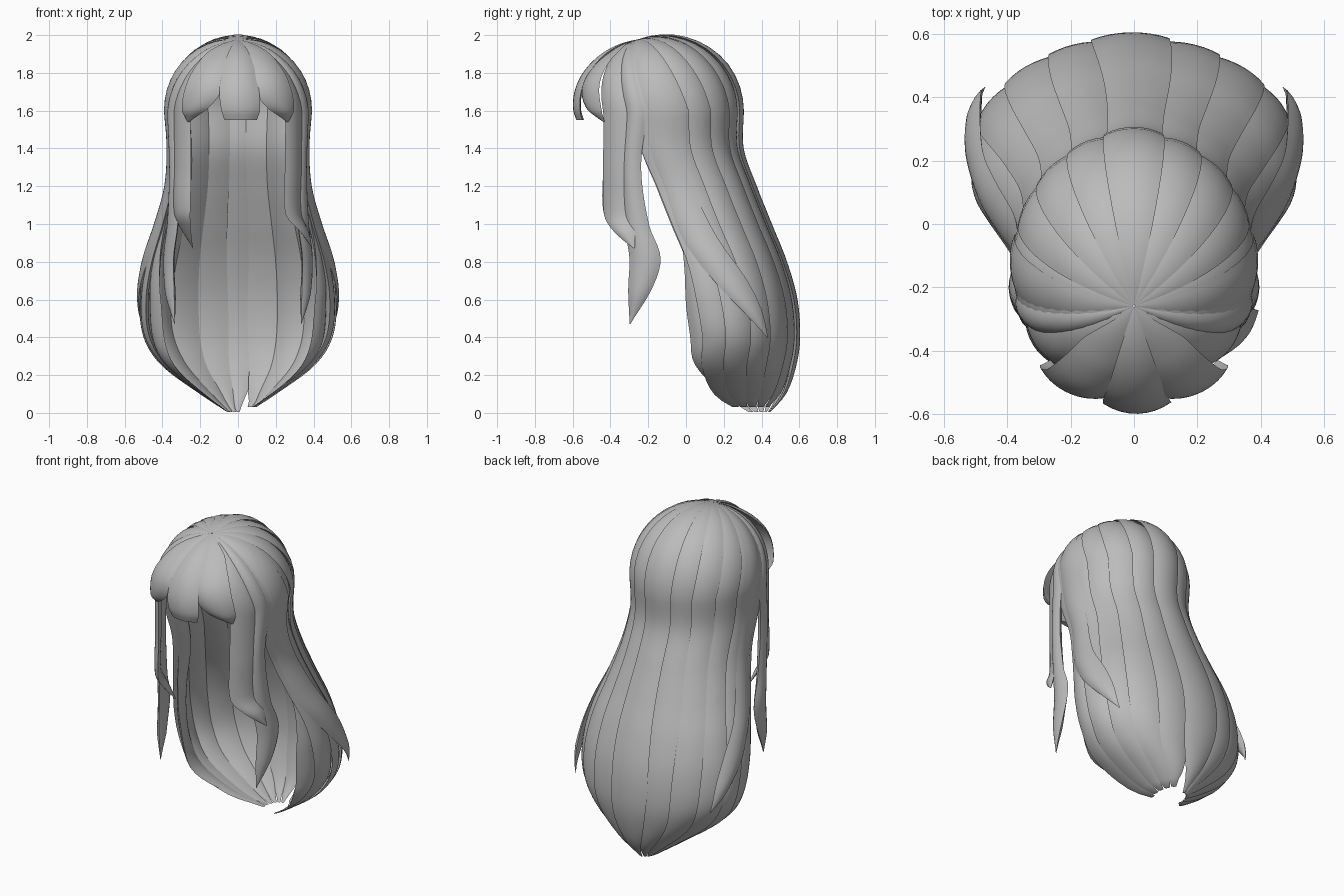
import bpy, bmesh, math, random
from mathutils import Vector

random.seed(4)
if "Cube" in bpy.data.objects:
    bpy.data.objects.remove(bpy.data.objects["Cube"])

# One plain grey for all the hair
grey = bpy.data.materials.new("hair_grey")
grey.use_nodes = True
grey.diffuse_color = (0.5, 0.5, 0.5, 1)
bsdf = grey.node_tree.nodes["Principled BSDF"]
bsdf.inputs["Base Color"].default_value = (0.5, 0.5, 0.5, 1)
bsdf.inputs["Roughness"].default_value = 0.6

# Horizontal sections: height, half width, centre y, half depth
CURTAIN = [(1.6, .38, -.12, .41), (1.4, .365, -.1, .39), (1.2, .375, -.02, .38),
           (1.0, .425, .06, .38), (.8, .485, .14, .38), (.6, .515, .19, .385),
           (.4, .495, .22, .37), (.25, .4, .22, .35), (.1, .2, .27, .25),
           (0, .05, .36, .08)]
STRAIGHT = [(1.6, .38, -.12, .41), (.4, .38, -.12, .41)]
CROWN = Vector((0, -.12, 1.6))
PARTING = Vector((0, -.34, .94)).normalized()


def sample(keys, v):
    """Smooth curve through keys whose first value descends."""
    v = max(min(v, keys[0][0]), keys[-1][0])
    i = 0
    while i < len(keys) - 2 and v < keys[i + 1][0]:
        i += 1

    def slope(j):
        a, b = keys[max(j - 1, 0)], keys[min(j + 1, len(keys) - 1)]
        return (Vector(b[1:]) - Vector(a[1:])) / (b[0] - a[0])

    h = keys[i + 1][0] - keys[i][0]
    t = (v - keys[i][0]) / h
    p, q = Vector(keys[i][1:]), Vector(keys[i + 1][1:])
    return (p * (2*t**3 - 3*t*t + 1) + q * (3*t*t - 2*t**3)
            + slope(i) * h * (t**3 - 2*t*t + t) + slope(i + 1) * h * (t**3 - t*t))


def surface(v, angle, scale, off, rings):
    """Point on the hair: above 1.6 it fans over the crown, below it hangs."""
    a = math.radians(angle)
    if v >= 1.6:
        s = (2 - v) / .4
        d = PARTING.slerp(Vector((math.sin(a), math.cos(a), 0)), s)
        k = scale * (1 + off * min(1, s * 1.5) / .4)
        return CROWN + Vector((d.x * .38, d.y * .41, d.z * .4)) * k
    w, c, r = sample(rings, v)
    k = scale * (1 + off / .4)
    return Vector((w * math.sin(a) * k, c + r * math.cos(a) * k, v))


def strand(name, keys, rings=STRAIGHT, side=1, bulge=.016, thick=.02, tilt=0, lift=0, rows=44):
    """Lens-shaped lock; keys hold height, angle, half angle, scale."""
    bm = bmesh.new()
    outer = [(i / 4 - 1, 1) for i in range(9)]
    inner = [(.75 - i / 4, 0) for i in range(7)]
    loops = []
    top, end = 1.998, keys[-1][0]
    for i in range(rows + 1):
        v = top + (end - top) * i / rows
        angle, half, scale = sample(keys, v)
        half = max(half, .3)
        slim = min(1, half / 8)
        loop = []
        for u, out in outer + inner:
            arch = 1 - u * u
            off = (lift + tilt * u + (bulge if out else -thick) * arch) * slim - .008
            p = surface(v, angle + u * half, scale, off, rings)
            loop.append(bm.verts.new((p.x * side, p.y, p.z)))
        loops.append(loop)
    n = len(loops[0])
    for a, b in zip(loops, loops[1:]):
        for j in range(n):
            bm.faces.new((a[j], a[(j + 1) % n], b[(j + 1) % n], b[j]))
    bm.faces.new(loops[0])
    bm.faces.new(loops[-1])
    bmesh.ops.recalc_face_normals(bm, faces=bm.faces)
    mesh = bpy.data.meshes.new(name)
    bm.to_mesh(mesh)
    bm.free()
    mesh.materials.append(grey)
    ob = bpy.data.objects.new(name, mesh)
    bpy.context.collection.objects.link(ob)
    bpy.ops.object.select_all(action='DESELECT')
    ob.select_set(True)
    bpy.context.view_layer.objects.active = ob
    bpy.ops.object.shade_smooth_by_angle(angle=math.radians(45))


# Long curtain; each strand tucks under the one nearer the middle,
# and the left half parts from the middle at the bottom
for i in range(11):
    step = i - 5
    angle = step * 19.6
    sway = random.uniform(-1.5, 1.5)
    half = random.uniform(12.5, 14)
    part = 1 if step > 0 else 0
    strand(f"back_strand_{i + 1}",
           [(2, angle, half, 1), (1.5, angle, half, 1), (1.0, angle + sway, half, 1),
            (.5, angle - sway, half, 1), (.25, angle + part * 2, half, 1),
            (.1, angle + part * 9, half * .95, 1),
            (.005 + .025 * part, angle + part * 22, half * .6, 1)],
           CURTAIN, bulge=.01, thick=random.uniform(.015, .03),
           tilt=.011 * (part or (-1 if step else 0)), lift=0 if step else .014, rows=60)

for side, word in ((1, "left"), (-1, "right")):
    # Swept lock lying over the curtain
    strand(f"{word}_side_lock",
           [(2, 92, 14, 1), (1.6, 93, 15, 1), (1.2, 95, 13, 1.01), (.9, 93, 15, 1.02),
            (.7, 80, 13, 1.03), (.55, 69, 8, 1.06), (.4, 59, .3, 1.13)],
           CURTAIN, side, bulge=.012, tilt=-.006, lift=.008)
    # Lock tucked inside the curtain, curling in at the bottom
    strand(f"{word}_inner_lock",
           [(2, 98, 8, .98), (1.4, 96, 9, .96), (1.0, 97, 10, .95), (.75, 106, 11, .94),
            (.5, 112, 12, .94), (.25, 109, 11, .97), (.04, 98, 2, .95)],
           CURTAIN, side, tilt=.008, rows=56)
    # Wavy rear face lock
    strand(f"{word}_long_face_lock",
           [(2, 111, 12, 1), (1.6, 111, 9, 1), (1.3, 115, 8, 1), (1.0, 111, 10, 1),
            (.82, 104, 12, 1.02), (.65, 108, 9, 1.02), (.47, 116, .3, 1)],
           side=side, bulge=.025, thick=.03)
    # Shorter front face lock, both swept the same way
    tip, reach = (110, 1.12) if side > 0 else (122, .75)
    strand(f"{word}_short_face_lock",
           [(2, 130, 18, 1), (1.6, 127, 13, 1), (1.3, 127, 13, 1), (1.05, 127, 12, 1),
            (.96, (tip + 127) / 2, 8, (1 + reach) / 2), (.87, tip, .3, reach)],
           side=side, tilt=.006, lift=.008)
    # Outer fringe
    strand(f"{word}_fringe",
           [(2, 150, 24, 1), (1.87, 149, 24, 1.04), (1.8, 150, 20, 1.08),
            (1.7, 151, 17, 1.13), (1.62, 147, 12, 1.11), (1.54, 138, .8, 1.05)],
           side=side, tilt=-.008, lift=.006, rows=30)

# Middle fringe with a blunt end
strand("middle_fringe",
       [(2, 179, 20, 1), (1.8, 179, 17, 1.1), (1.68, 179, 16, 1.14),
        (1.6, 178, 14, 1.13), (1.55, 178, 12, 1.09)], lift=.004, rows=30)
